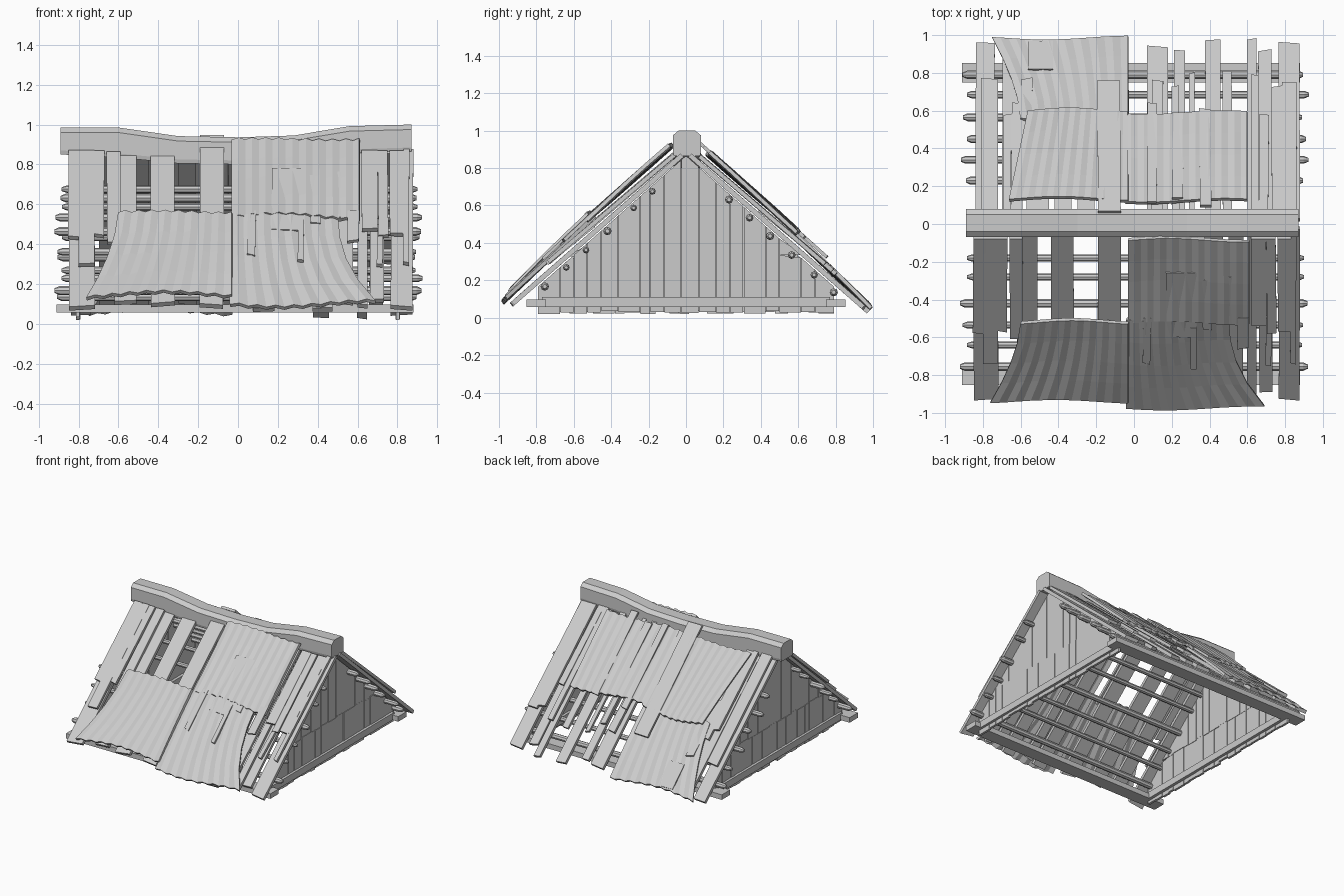
import bpy, bmesh, math, random

random.seed(4)
ANG = math.atan(0.885)
SA, CA = math.sin(ANG), math.cos(ANG)
rnd = lambda a: random.uniform(-a, a)


def add_mesh(name, verts, faces):
    me = bpy.data.meshes.new(name)
    bm = bmesh.new()
    vs = [bm.verts.new(v) for v in verts]
    for f in faces:
        bm.faces.new([vs[i] for i in f])
    bmesh.ops.recalc_face_normals(bm, faces=bm.faces)
    bm.to_mesh(me)
    bm.free()
    ob = bpy.data.objects.new(name, me)
    bpy.context.collection.objects.link(ob)
    return ob


def loft(name, rings):
    """Closed solid through a list of equal-length rings."""
    n = len(rings[0])
    faces = [[k * n + i, k * n + (i + 1) % n, (k + 1) * n + (i + 1) % n, (k + 1) * n + i]
             for k in range(len(rings) - 1) for i in range(n)]
    faces += [list(range(n)), [(len(rings) - 1) * n + i for i in range(n)]]
    return add_mesh(name, [v for r in rings for v in r], faces)


def box(name, x0, x1, y0, y1, z0, z1):
    return loft(name, [[(x, y0, z0), (x, y1, z0), (x, y1, z1), (x, y0, z1)] for x in (x0, x1)])


def slope(side, x, d, off, ref):
    """Point on a roof slope: d is plan distance from ridge at height ref above the slope."""
    t = (d - ref * SA) / CA
    return (x, side * (t * CA + off * SA), 0.87 - t * SA + off * CA)


def board(name, side, x0, x1, d0, d1, top0, top1, th=0.022):
    sk, cut = rnd(0.005), rnd(0.006)
    rings = []
    for d, o, s, c in ((d0, top0, 0, 0), (d1, top1, sk, cut)):
        rings.append([slope(side, x0 + s, d - c, o - th, o), slope(side, x1 + s, d + c, o - th, o),
                      slope(side, x1 + s, d + c, o, o), slope(side, x0 + s, d - c, o, o)])
    return loft(name, rings)


def tin(name, side, top, bottom, d0, d1, o0, o1, curl=1.6):
    """Corrugated sheet: top and bottom are x ranges; it spreads towards the eaves."""
    cols, rows = max(6, round((top[1] - top[0]) / 0.034)), 4
    wob = random.uniform(0, 6)
    verts, faces = [], []
    for r in range(rows + 1):
        v = r / rows
        for c in range(cols + 1):
            u = c / cols
            xt = top[0] + u * (top[1] - top[0])
            xb = bottom[0] + u * (bottom[1] - bottom[0])
            x = xt + (xb - xt) * v ** curl
            d = d0 + (d1 - d0) * v + 0.01 * math.sin(5 * u + wob)
            o = o0 + (o1 - o0) * v + (0.004 if c % 2 else -0.004) + 0.006 * math.sin(4 * u + wob + 3 * v)
            verts.append(slope(side, x, d, o, o))
            if r < rows and c < cols:
                i = r * (cols + 1) + c
                faces.append([i, i + 1, i + cols + 2, i + cols + 1])
    ob = add_mesh(name, verts, faces)
    m = ob.modifiers.new("thickness", "SOLIDIFY")
    m.thickness, m.offset = 0.02, 0
    return ob


# Sagging ridge beam with chamfered top
path = [(-0.89, 0.985, 0.85), (-0.6, 0.985, 0.835), (-0.3, 0.942, 0.805), (0, 0.936, 0.80),
        (0.28, 0.945, 0.81), (0.56, 0.992, 0.855), (0.87, 1.0, 0.865)]
loft("ridge_beam", [[(x, -0.065, b), (x, 0.075, b), (x, 0.08, b + 0.02), (x, 0.08, t - 0.025),
                     (x, 0.05, t), (x, -0.04, t), (x, -0.07, t - 0.025), (x, -0.07, b + 0.02)]
                    for x, t, b in path])

# Purlins: octagonal poles with tapered ends
for side, ds in ((-1, (0.18, 0.28, 0.42, 0.535, 0.64, 0.755)), (1, (0.23, 0.34, 0.45, 0.565, 0.685, 0.79))):
    for d in ds:
        z, r = 0.835 - 0.885 * d, random.uniform(0.017, 0.023)
        e0, e1 = 0.905 + rnd(0.025), 0.905 + rnd(0.025)
        loft("purlin", [[(x, side * d + q * math.cos(a * math.pi / 4), z + q * math.sin(a * math.pi / 4))
                         for a in range(8)]
                        for x, q in ((-e0, r * 0.5), (-e0 + 0.025, r), (e1 - 0.025, r), (e1, r * 0.5))])

# Base frame
for s in (-1, 1):
    box("eave_sill", -0.91, 0.88, s * 0.80 - 0.052, s * 0.80 + 0.052, 0.057, 0.097)
    box("gable_sill", s * 0.80 - 0.03, s * 0.80 + 0.03, -0.77, 0.77, 0.057, 0.11)

# Gable walls: vertical boards in two tiers, clipped under the roof
for s in (-1, 1):
    y = -0.79
    while y < 0.77:
        w = random.choice((0.05, 0.07, 0.09, 0.115))
        y0, y1 = y, min(y + w, 0.79)
        y += w + 0.003
        ys = [y0, 0, y1] if y0 < 0 < y1 else [y0, y1]
        seam, low = 0.33 + rnd(0.006), 0.028 + rnd(0.009)
        for lo, hi, xi in ((low, seam, 0.793 + rnd(0.002)), (seam, 9, 0.79)):
            tops = [(q, min(hi, 0.866 - 0.885 * abs(q))) for q in ys]
            if max(t[1] for t in tops) - lo < 0.02:
                continue
            outline = [(ys[0], lo), (ys[-1], lo)] + [(q, max(z, lo + 0.004)) for q, z in reversed(tops)]
            loft("gable_board", [[(s * xx, q, z) for q, z in outline] for xx in (xi, xi + 0.018)])

# Under-layer boards: x0, x1, start, end (plan distance from the ridge)
front_under = [(-0.85, -0.72, 0.03, 0.93), (-0.62, -0.51, 0.03, 0.90), (-0.44, -0.32, 0.03, 0.91),
               (-0.19, -0.07, 0.03, 0.92), (0.07, 0.18, 0.03, 0.94), (0.21, 0.28, 0.03, 0.92),
               (0.37, 0.47, 0.03, 0.94), (0.50, 0.58, 0.03, 0.90), (0.60, 0.65, 0.03, 0.92),
               (0.66, 0.73, 0.03, 0.89), (0.77, 0.88, 0.03, 0.93)]
back_under = [(-0.84, -0.74, 0.03, 0.96), (-0.70, -0.60, 0.03, 0.90), (-0.57, -0.45, 0.03, 0.90),
              (-0.42, -0.33, 0.03, 0.93), (-0.30, -0.21, 0.03, 0.90),
              (0.07, 0.18, 0.03, 0.94), (0.21, 0.27, 0.03, 0.92), (0.38, 0.46, 0.03, 0.975),
              (0.60, 0.65, 0.03, 0.98), (0.66, 0.73, 0.03, 0.92), (0.77, 0.88, 0.03, 0.96)]
for side, rows in ((-1, front_under), (1, back_under)):
    for b in rows:
        board("under_board", side, *b, 0.026, 0.032, 0.026)

# Second-layer boards
front_over = [(-0.85, -0.78, 0.08, 0.58), (-0.80, -0.72, 0.08, 0.74), (-0.72, -0.67, 0.08, 0.57),
              (-0.66, -0.59, 0.08, 0.61), (-0.19, -0.07, 0.07, 0.52), (0.62, 0.70, 0.08, 0.54),
              (0.70, 0.75, 0.08, 0.58), (0.76, 0.84, 0.08, 0.57), (0.83, 0.86, 0.07, 0.74),
              (0.70, 0.73, 0.50, 0.75)]
back_over = [(-0.81, -0.72, 0.08, 0.77), (-0.69, -0.65, 0.08, 0.58), (-0.65, -0.59, 0.08, 0.64),
             (-0.60, -0.54, 0.40, 0.77), (0.09, 0.15, 0.08, 0.76), (0.20, 0.24, 0.08, 0.73),
             (0.29, 0.32, 0.08, 0.80), (0.47, 0.52, 0.08, 0.81), (0.62, 0.66, 0.08, 0.79),
             (0.66, 0.71, 0.08, 0.58), (0.73, 0.80, 0.08, 0.73), (0.78, 0.86, 0.08, 0.75)]
for side, rows in ((-1, front_over), (1, back_over)):
    for b in rows:
        board("over_board", side, *b, 0.054 + rnd(0.004), 0.066 + rnd(0.006))

# Corrugated sheets
tin("front_lower_sheet_left", -1, (-0.60, -0.03), (-0.76, -0.03), 0.515, 0.935, 0.108, 0.075)
tin("front_lower_sheet_right", -1, (-0.04, 0.50), (-0.04, 0.69), 0.50, 0.97, 0.088, 0.065, 2.2)
tin("front_upper_sheet", -1, (-0.03, 0.61), (-0.03, 0.61), 0.08, 0.52, 0.092, 0.092)
tin("back_lower_sheet", 1, (-0.60, -0.03), (-0.75, -0.03), 0.55, 0.98, 0.065, 0.042)
tin("back_upper_sheet_left", 1, (-0.66, -0.03), (-0.56, -0.03), 0.13, 0.60, 0.09, 0.09, 1)
tin("back_upper_sheet_right", 1, (-0.05, 0.60), (-0.05, 0.60), 0.12, 0.585, 0.085, 0.085)

# Loose planks nailed over the sheets
for b in [(0.17, 0.33, 0.26, 0.60), (0.36, 0.41, 0.30, 0.56), (0.50, 0.56, 0.28, 0.53),
          (0.30, 0.33, 0.55, 0.77), (0.05, 0.09, 0.50, 0.74), (0.55, 0.61, 0.50, 0.66)]:
    board("front_patch_plank", -1, *b, 0.106, 0.1, 0.018)
for b in [(-0.19, -0.07, 0.07, 0.76), (-0.56, -0.43, 0.82, 0.97), (0.20, 0.26, 0.14, 0.59),
          (0.35, 0.41, 0.10, 0.61), (0.07, 0.12, 0.12, 0.64)]:
    top = 0.066 if b[2] > 0.7 else 0.105
    board("back_patch_plank", 1, *b, top, top - 0.006, 0.018)
